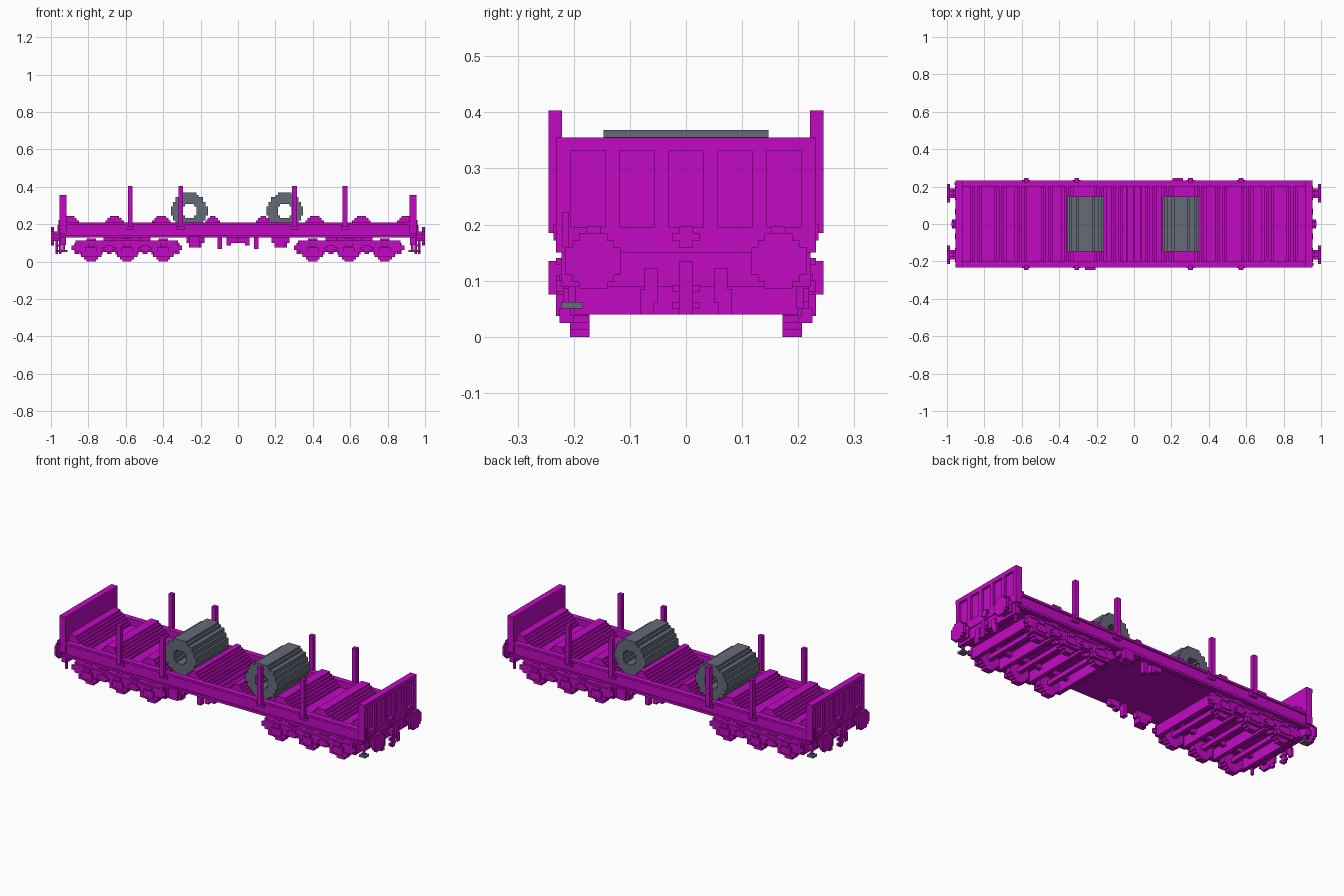
import bpy, bmesh, math
from mathutils import Matrix, Vector

old = bpy.data.objects.get("Cube")
if old:
    bpy.data.objects.remove(old)

U = 2 / 162  # block size


def material(name, rgb):
    m = bpy.data.materials.new(name)
    m.use_nodes = True
    m.diffuse_color = (*rgb, 1)
    m.node_tree.nodes["Principled BSDF"].inputs["Base Color"].default_value = (*rgb, 1)
    return m


MAGENTA = material("magenta paint", (0.55, 0.003, 0.55))
STEEL = material("grey steel", (0.13, 0.145, 0.19))


class Part:
    """Collects boxes, then becomes one object."""

    def __init__(self, name, mat=MAGENTA):
        self.name, self.mat, self.bm = name, mat, bmesh.new()

    def box(self, x, y, z):
        c = Vector([(a + b) / 2 for a, b in (x, y, z)])
        s = [b - a for a, b in (x, y, z)]
        bmesh.ops.create_cube(self.bm, size=1, matrix=Matrix.Translation(c) @ Matrix.Diagonal((*s, 1)))

    def disc(self, axis, centre, span, radius, hole=0):
        """Stepped disc of block rows, lying along the x or y axis; radii are in blocks."""
        a, z0 = centre
        for i in range(-radius, radius):
            h = i + 0.5
            w = round(math.sqrt(radius ** 2 - h * h) - 0.2) * U
            g = round(math.sqrt(hole ** 2 - h * h)) * U if abs(h) < hole else 0
            runs = [(a - w, a - g), (a + g, a + w)] if g else [(a - w, a + w)]
            for run in runs:
                z = (z0 + i * U, z0 + (i + 1) * U)
                if axis == "y":
                    self.box(run, span, z)
                else:
                    self.box(span, run, z)

    def done(self):
        mesh = bpy.data.meshes.new(self.name)
        self.bm.to_mesh(mesh)
        self.bm.free()
        mesh.materials.append(self.mat)
        ob = bpy.data.objects.new(self.name, mesh)
        bpy.context.scene.collection.objects.link(ob)
        return ob


def span(s, a, b):
    """Interval a..b on the side given by sign s."""
    return tuple(sorted((s * a, s * b)))


def around(c, half):
    return (c - half, c + half)


SIDES = (-1, 1)

# Deck floor
p = Part("deck_floor")
p.box((-0.94, 0.94), (-0.22, 0.22), (0.135, 0.172))
p.done()

# Channel shaped side sills
for s in SIDES:
    p = Part("side_sill")
    p.box((-0.94, 0.94), span(s, 0.2, 0.222), (0.13, 0.208))
    for z in (0.128, 0.196):
        p.box((-0.94, 0.94), span(s, 0.2, 0.232), (z, z + U))
    p.done()

# Stepped cradle ridges across the deck
p = Part("cradle_ridges")
for s in SIDES:
    for x, top in ((0.135, 0.015), (0.41, 0.025), (0.66, 0.025), (0.9, 0.025)):
        for i in range(6):
            z = 0.245 - i * U
            lo, hi = around(x, top + i * U)
            p.box(span(s, lo, min(hi, 0.93)), (-0.2, 0.2), (z - U, z))
p.done()

# Narrow planks in the middle bay
p = Part("middle_planks")
for i in range(-2, 3):
    p.box(around(i * 3 * U, U / 2), (-0.2, 0.2), (0.17, 0.184))
p.done()

# Coils
for name, x in (("right_coil", -0.26), ("left_coil", 0.25)):
    p = Part(name, STEEL)
    p.disc("y", (x, 0.27), (-0.147, 0.147), 8, 3)
    p.done()

# Stakes with their sockets
for s in SIDES:
    for x in (-0.577, -0.307, 0.302, 0.572):
        p = Part("stake")
        p.box(around(x, U), span(s, 0.221, 0.245), (0.185, 0.403))
        p.box(around(x, 0.022), span(s, 0.221, 0.236), (0.172, 0.2))
        p.done()

for e in SIDES:
    # End wall with five recessed panels between ribs
    p = Part("end_wall")
    p.box(span(e, 0.917, 0.942), (-0.232, 0.232), (0.15, 0.355))
    for z in ((0.15, 0.196), (0.331, 0.355)):
        p.box(span(e, 0.94, 0.954), (-0.232, 0.232), z)
    for i in range(6):
        y = (i - 2.5) * 0.0875
        p.box(span(e, 0.94, 0.954), around(y, 0.0125), (0.19, 0.34))
    p.done()

    # Headstock and small lashing lugs
    p = Part("headstock")
    p.box(span(e, 0.92, 0.948), (-0.222, 0.222), (0.09, 0.155))
    for y in (-0.165, 0, 0.165):
        p.box(span(e, 0.95, 0.965), around(y, 2 * U), around(0.178, U / 2))
        p.box(span(e, 0.95, 0.965), around(y, U), around(0.178, 1.5 * U))
    p.done()

    # Buffers
    for s in SIDES:
        p = Part("buffer")
        p.disc("x", (s * 0.165, 0.135), span(e, 0.985, 1), 4)
        p.disc("x", (s * 0.165, 0.135), span(e, 0.945, 0.99), 2)
        p.box(span(e, 0.945, 0.958), around(s * 0.165, 0.037), around(0.135, 0.03))
        p.done()

    # Coupling hook and brake hoses
    p = Part("coupling_hook")
    p.box(span(e, 0.945, 0.975), around(0, U), (0.11, 0.135))
    p.box(span(e, 0.962, 0.975), around(0, U), (0.04, 0.12))
    for z in (0.05, 0.08):
        p.box(span(e, 0.958, 0.972), around(0, 2 * U), (z, z + U))
    p.done()
    for s in SIDES:
        p = Part("brake_hose")
        p.box(span(e, 0.945, 0.958), around(s * 0.062, U), (0.06, 0.122))
        p.box(span(e, 0.945, 0.958), around(s * 0.07, U), (0.04, 0.085))
        p.done()

    # Shunter's handrail, corner step and steel foot on one corner of each end
    p = Part("corner_step")
    p.box(span(e, 0.925, 0.937), around(-e * 0.203, U / 2), (0.06, 0.14))
    p.box(span(e, 0.942, 0.96), around(-e * 0.215, U / 2), (0.16, 0.222))
    p.box(span(e, 0.925, 0.937), around(e * 0.203, U / 2), (0.05, 0.1))
    p.done()
    p = Part("step_foot", STEEL)
    p.box(span(e, 0.912, 0.95), around(-e * 0.203, 1.5 * U), (0.05, 0.062))
    p.done()

# Three-axle bogies
WHEELS = (0.4, 0.593, 0.785)
for e in SIDES:
    for x in WHEELS:
        p = Part("wheelset")
        for s in SIDES:
            p.disc("y", (e * x, 5 * U), span(s, 0.172, 0.207), 5)
        p.box(around(e * x, U), (-0.18, 0.18), around(5 * U, U))
        p.done()
    p = Part("bogie_frame")
    for s in SIDES:
        p.box(span(e, 0.32, 0.87), span(s, 0.195, 0.219), (0.05, 0.112))
        p.box(span(e, 0.3, 0.89), span(s, 0.207, 0.219), (0.062, 0.087))
        p.box(span(e, 0.335, 0.855), span(s, 0.207, 0.225), (0.1, 0.112))
        for x in WHEELS:
            p.box(around(e * x, 0.031), span(s, 0.2, 0.232), (0.037, 0.075))
            p.box(around(e * x, 0.055), span(s, 0.2, 0.225), (0.025, 0.05))
            p.box(around(e * x, 0.018), span(s, 0.2, 0.232), (0.08, 0.1))
        # Springs between the axle boxes
        for x in (0.497, 0.689):
            p.box(around(e * x, 0.037), span(s, 0.2, 0.228), (0.062, 0.075))
            p.box(around(e * x, 0.02), span(s, 0.2, 0.228), (0.05, 0.087))
            p.box(around(e * x, 0.03), span(s, 0.19, 0.215), (0.11, 0.13))
        # Inner rails beside the wheels
        p.box(span(e, 0.33, 0.86), span(s, 0.1, 0.123), (0.075, 0.1))
    # End beams, transoms and top plate
    for x in (0.325, 0.497, 0.689, 0.862):
        p.box(around(e * x, U), (-0.2, 0.2), (0.04, 0.1))
    p.box(span(e, 0.33, 0.86), (-0.2, 0.2), (0.098, 0.112))
    p.box(around(e * 0.593, 0.08), (-0.1, 0.1), (0.11, 0.137))
    p.done()

# Brake gear hanging under the middle, repeated half a turn around
for s in SIDES:
    p = Part("brake_gear")
    p.box(span(s, 0.18, 0.275), span(s, 0.19, 0.222), (0.1, 0.135))
    p.box(span(s, 0.195, 0.25), span(s, 0.19, 0.232), (0.075, 0.11))
    p.box(around(s * 0.235, 0.028), span(s, 0.22, 0.245), (0.075, 0.135))
    p.box(around(s * 0.098, U), span(s, 0.18, 0.21), (0.068, 0.135))
    p.box(around(s * 0.05, U), span(s, 0.18, 0.21), (0.087, 0.135))
    p.box(span(s, 0, 0.037), span(s, 0.18, 0.21), (0.1, 0.135))
    p.done()
